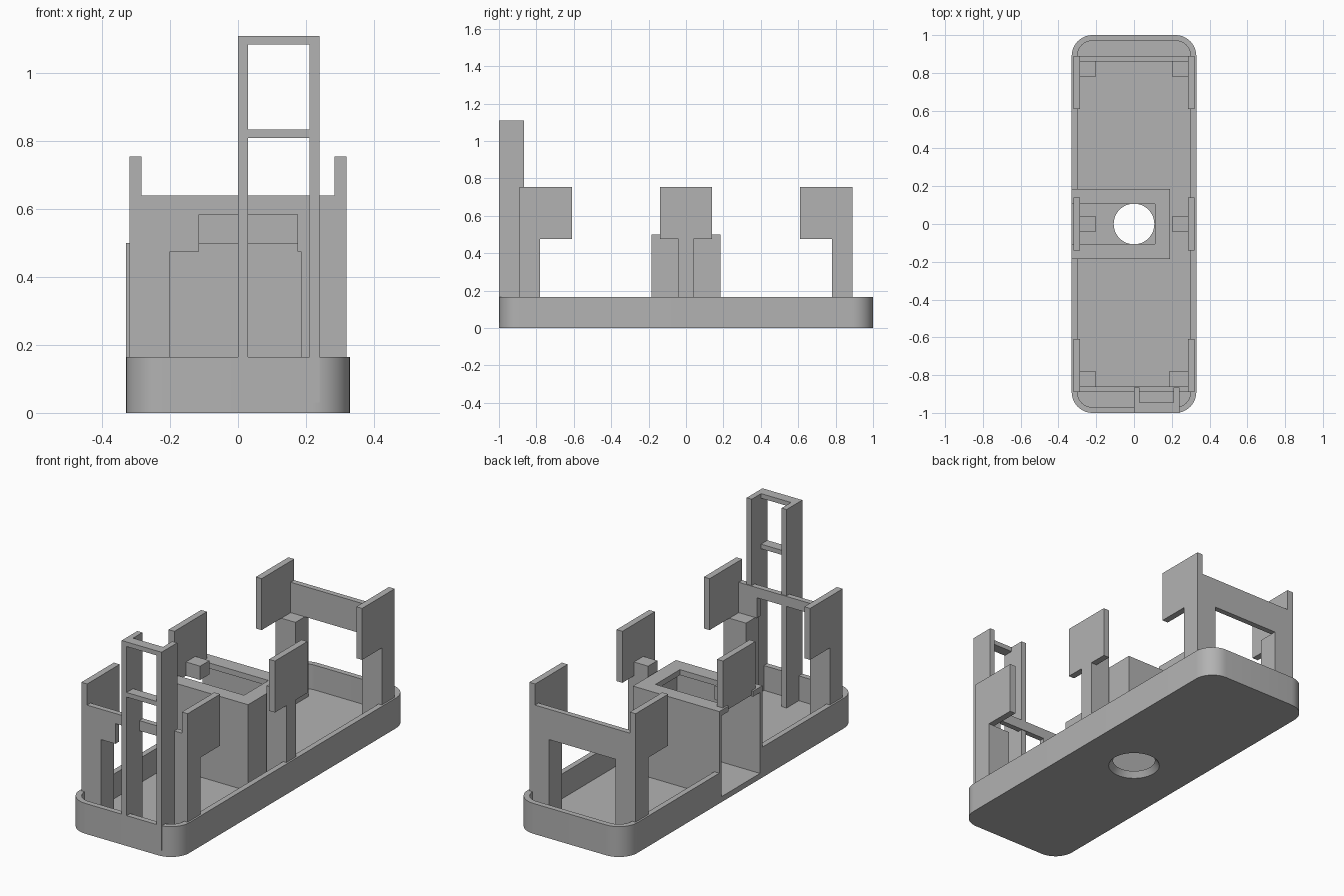
import bpy, bmesh, math

if "Cube" in bpy.data.objects:
    bpy.data.objects.remove(bpy.data.objects["Cube"])

grey = bpy.data.materials.new("plain_grey")
grey.use_nodes = True
grey.diffuse_color = (0.45, 0.45, 0.45, 1)
bsdf = next(n for n in grey.node_tree.nodes if n.type == 'BSDF_PRINCIPLED')
bsdf.inputs["Base Color"].default_value = grey.diffuse_color


def make(name, bm):
    bmesh.ops.recalc_face_normals(bm, faces=bm.faces)
    mesh = bpy.data.meshes.new(name)
    bm.to_mesh(mesh)
    bm.free()
    mesh.materials.append(grey)
    obj = bpy.data.objects.new(name, mesh)
    bpy.context.collection.objects.link(obj)
    return obj


def prism(name, outline, axis, lo, hi):
    """Extrude a 2D outline along y or z between lo and hi."""
    bm = bmesh.new()
    place = (lambda a, b: (a, lo, b)) if axis == 'y' else (lambda a, b: (a, b, lo))
    face = bm.faces.new([bm.verts.new(place(a, b)) for a, b in outline])
    new = bmesh.ops.extrude_face_region(bm, geom=[face])["geom"]
    step = (0, hi - lo, 0) if axis == 'y' else (0, 0, hi - lo)
    bmesh.ops.translate(bm, vec=step, verts=[v for v in new if isinstance(v, bmesh.types.BMVert)])
    return make(name, bm)


def box(name, x, y, z):
    x = sorted(x)
    return prism(name, [(x[0], y[0]), (x[1], y[0]), (x[1], y[1]), (x[0], y[1])], 'z', *z)


def rounded(hx, hy, r, n=10):
    pts = []
    for q, (sx, sy) in enumerate([(1, 1), (-1, 1), (-1, -1), (1, -1)]):
        for i in range(n + 1):
            t = (q + i / n) * math.pi / 2
            pts.append((sx * (hx - r) + r * math.cos(t), sy * (hy - r) + r * math.sin(t)))
    return pts


def cut(obj, cutter):
    mod = obj.modifiers.new("cut", 'BOOLEAN')
    mod.operation = 'DIFFERENCE'
    mod.solver = 'EXACT'
    mod.object = cutter
    bpy.context.view_layer.objects.active = obj
    bpy.ops.object.modifier_apply(modifier=mod.name)
    bpy.data.objects.remove(cutter)


FLOOR, RIM, SHELF = 0.03, 0.165, 0.475

# Tray with a countersunk hole and a gap in its -x wall
tray = prism("base_tray", rounded(0.33, 1.0, 0.11), 'z', 0, RIM)
cut(tray, prism("pocket", rounded(0.30, 0.97, 0.08), 'z', FLOOR, 0.3))
bm = bmesh.new()
bmesh.ops.create_cone(bm, cap_ends=True, segments=48, radius1=0.138, radius2=0.10, depth=0.05)
bmesh.ops.translate(bm, vec=(0, 0, 0.015), verts=bm.verts)
cut(tray, make("hole", bm))
cut(tray, box("gap", (-0.4, -0.25), (-0.165, 0.165), (FLOOR, 0.3)))
bpy.ops.object.select_all(action='DESELECT')
tray.select_set(True)
bpy.context.view_layer.objects.active = tray
bpy.ops.object.shade_smooth_by_angle(angle=math.radians(30))

# Central bin, open towards -x, with a wide lip on top
for s, side in ((-1, "front"), (1, "back")):
    box("bin_wall_" + side, (-0.33, 0.19), sorted((s * 0.165, s * 0.185)), (FLOOR, 0.47))
    box("bin_lip_" + side, (-0.33, 0.19), sorted((s * 0.105, s * 0.185)), (0.47, 0.50))
box("bin_wall_left", (0.17, 0.19), (-0.165, 0.165), (FLOOR, 0.47))
box("bin_lip_left", (0.11, 0.19), (-0.105, 0.105), (0.47, 0.50))

# Side plates and their posts
for s, side in ((-1, "right"), (1, "left")):
    for y, row in ((-0.75, "front"), (0, "middle"), (0.75, "back")):
        box(f"plate_{row}_{side}", (s * 0.285, s * 0.32), (y - 0.14, y + 0.14), (SHELF, 0.755))
    for t, row in ((-1, "front"), (1, "back")):
        inner = 0.185 if (s, t) == (1, -1) else 0.20
        box(f"post_{row}_{side}", (s * inner, s * 0.32), sorted((t * 0.78, t * 0.89)), (FLOOR, SHELF))
box("post_middle_left", (0.20, 0.32), (-0.04, 0.04), (FLOOR, SHELF))
for s, side in ((-1, "right"), (1, "left")):
    box("stub_middle_" + side, (s * 0.20, s * 0.285), (-0.04, 0.04), (SHELF, 0.55))

# Cross beams, the front one notched underneath
box("beam_back", (-0.285, 0.285), (0.86, 0.89), (SHELF, 0.64))
notched = [(-0.285, SHELF), (-0.115, SHELF), (-0.115, 0.585), (0.175, 0.585),
           (0.175, SHELF), (0.285, SHELF), (0.285, 0.64), (-0.285, 0.64)]
prism("beam_front", notched, 'y', -0.89, -0.86)

# Tall ladder frame at the front
for x, side in ((0.0, "right"), (0.21, "left")):
    box("ladder_rail_" + side, (x, x + 0.03), (-1.0, -0.865), (FLOOR, 1.11))
for z, name in ((0.81, "middle"), (1.085, "top")):
    box("ladder_rung_" + name, (0.03, 0.21), (-1.0, -0.945), (z, z + 0.025))
